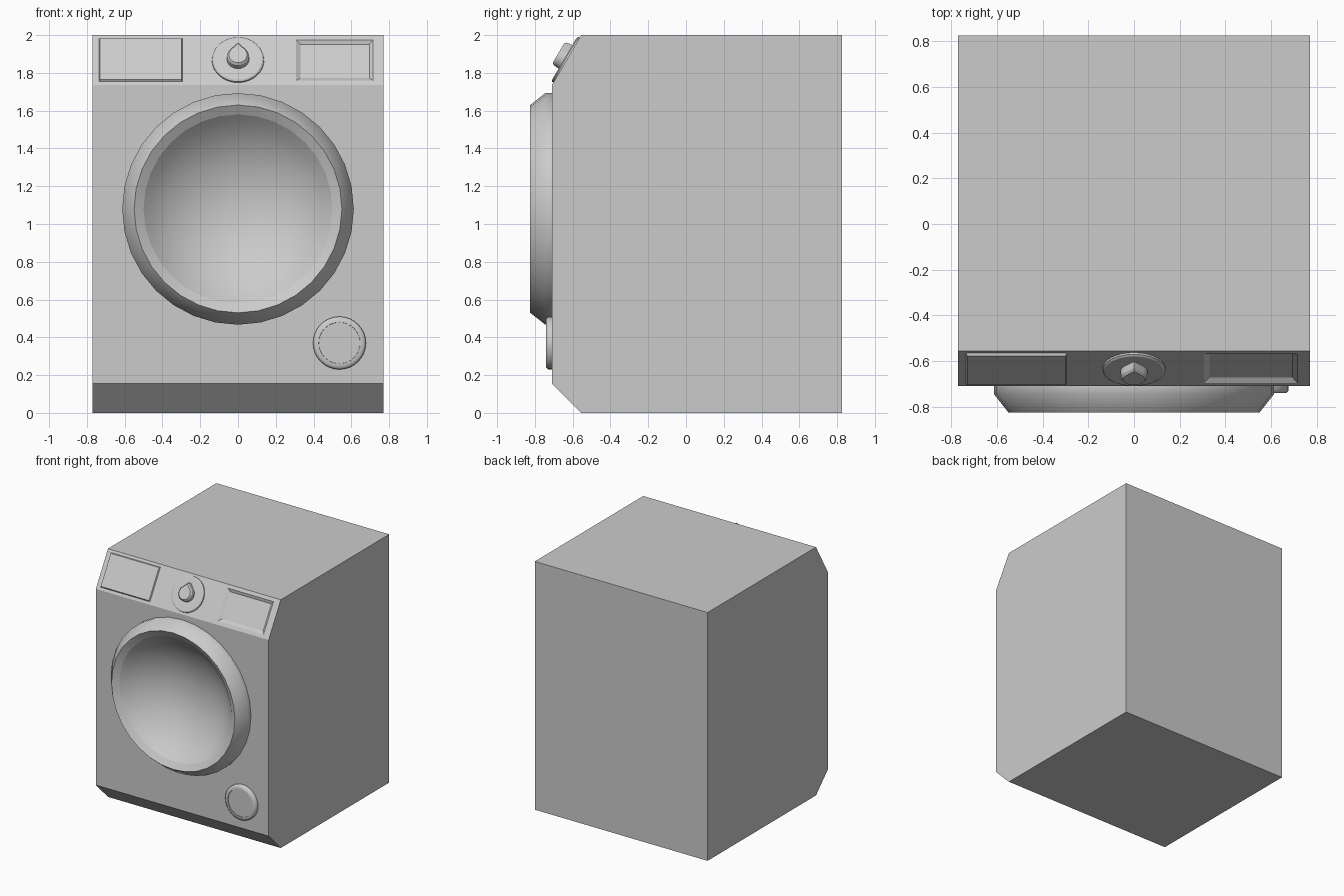
import bpy, bmesh
from math import sin, cos, pi, asin, sqrt, radians
from mathutils import Vector, Matrix

if "Cube" in bpy.data.objects:
    bpy.data.objects.remove(bpy.data.objects["Cube"])


def finish(bm, name, smooth=None):
    bmesh.ops.recalc_face_normals(bm, faces=bm.faces[:])
    me = bpy.data.meshes.new(name)
    bm.to_mesh(me)
    bm.free()
    ob = bpy.data.objects.new(name, me)
    bpy.context.collection.objects.link(ob)
    if smooth:
        bpy.ops.object.select_all(action='DESELECT')
        ob.select_set(True)
        bpy.context.view_layer.objects.active = ob
        bpy.ops.object.shade_smooth_by_angle(angle=radians(smooth))
    return ob


# Local frames: x right, y up along the surface, z outward
def frame(origin, up, out):
    right = Vector(up).cross(Vector(out))
    m = Matrix((right, up, out)).transposed().to_4x4()
    m.translation = origin
    return m


SLOPE = Vector((0, 0.155, 0.265)).normalized()
PANEL = frame((0, -0.6325, 1.8675), SLOPE, Vector((0, -SLOPE.z, SLOPE.y)))
DOOR = frame((0, -0.71, 1.08), (0, 0, 1), (0, -1, 0))
FILTER = frame((0.537, -0.71, 0.37), (0, 0, 1), (0, -1, 0))


def circle(r, n):
    return [(r * sin(2 * pi * i / n), r * cos(2 * pi * i / n)) for i in range(n)]


def rect(x0, x1, y0, y1):
    return [(x0, y0), (x1, y0), (x1, y1), (x0, y1)]


def loft(bm, m, layers, cap=True):
    """Stack outlines (points, height) in a local frame and skin them."""
    rings = [[bm.verts.new(m @ Vector((x, y, h))) for x, y in pts] for pts, h in layers]
    for a, b in zip(rings, rings[1:]):
        for i in range(len(a)):
            j = (i + 1) % len(a)
            bm.faces.new((a[i], a[j], b[j], b[i]))
    if cap:
        bm.faces.new(rings[-1])
    return rings


def part(name, m, layers, smooth=None, cap=True):
    bm = bmesh.new()
    loft(bm, m, layers, cap)
    return finish(bm, name, smooth)


def fill_with_hole(bm, outer, hole, normal):
    edges = []
    for loop in (outer, hole):
        for a, b in zip(loop, loop[1:] + loop[:1]):
            edges.append(bm.edges.get((a, b)) or bm.edges.new((a, b)))
    bmesh.ops.triangle_fill(bm, use_beauty=True, edges=edges, normal=normal)


# Cabinet: side profile across the width, openings for door and display
bm = bmesh.new()
profile = [(0.825, 0), (0.825, 2), (-0.555, 2), (-0.71, 1.735), (-0.71, 0.155), (-0.555, 0)]
L, R = [[bm.verts.new((x, y, z)) for y, z in profile] for x in (-0.77, 0.77)]
bm.faces.new(L)
bm.faces.new(R[::-1])
for i in (0, 1, 4, 5):
    j = (i + 1) % 6
    bm.faces.new((L[i], L[j], R[j], R[i]))
opening = [bm.verts.new(DOOR @ Vector((x, y, 0))) for x, y in circle(0.55, 32)]
fill_with_hole(bm, [L[3], L[4], R[4], R[3]], opening, (0, -1, 0))
rings = loft(bm, PANEL, [(rect(0.307, 0.715, -0.125, 0.125), 0),
                         (rect(0.33, 0.695, -0.102, 0.105), -0.014)])
fill_with_hole(bm, [L[2], L[3], R[3], R[2]], rings[0], PANEL.col[2].xyz)
finish(bm, "cabinet")

# Door ring and concave window
N = 32
part("door_ring", DOOR, [(circle(r, N), h) for r, h in
     [(0.613, 0), (0.613, 0.035), (0.55, 0.115), (0.5, 0.085)]], 60, cap=False)
depth = 0.22
rad = (0.25 + depth ** 2) / (2 * depth)
bowl = []
for k in range(10):
    a = asin(0.5 / rad) * (1 - k / 10)
    bowl.append((circle(rad * sin(a), N), 0.085 - depth + rad * (1 - cos(a))))
part("door_window", DOOR, bowl, 40)

# Filter cap
part("filter_cap", FILTER, [(circle(r, N), h) for r, h in
     [(0.14, 0), (0.14, 0.02), (0.128, 0.031), (0.11, 0.031), (0.109, 0.026)]], 50)

# Detergent drawer front, slightly raised
part("detergent_drawer", PANEL, [(rect(-0.735, -0.295, -0.132, 0.132), 0),
                                 (rect(-0.73, -0.3, -0.126, 0.126), 0.01)])

# Program dial plate
part("dial_plate", PANEL, [(circle(0.138, N), 0), (circle(0.137, N), 0.008),
                           (circle(0.128, N), 0.014)], 30)


# Teardrop pointer knob
def teardrop(r, tip, n=20):
    a0 = asin(r / tip)
    pts = [(0, tip)]
    for i in range(n + 1):
        a = a0 - (pi + 2 * a0) * i / n
        pts.append((r * cos(a), r * sin(a)))
    return pts


part("dial_knob", PANEL, [(teardrop(0.06, 0.085), 0.012), (teardrop(0.057, 0.081), 0.045),
                          (teardrop(0.048, 0.07), 0.056)], 30)
